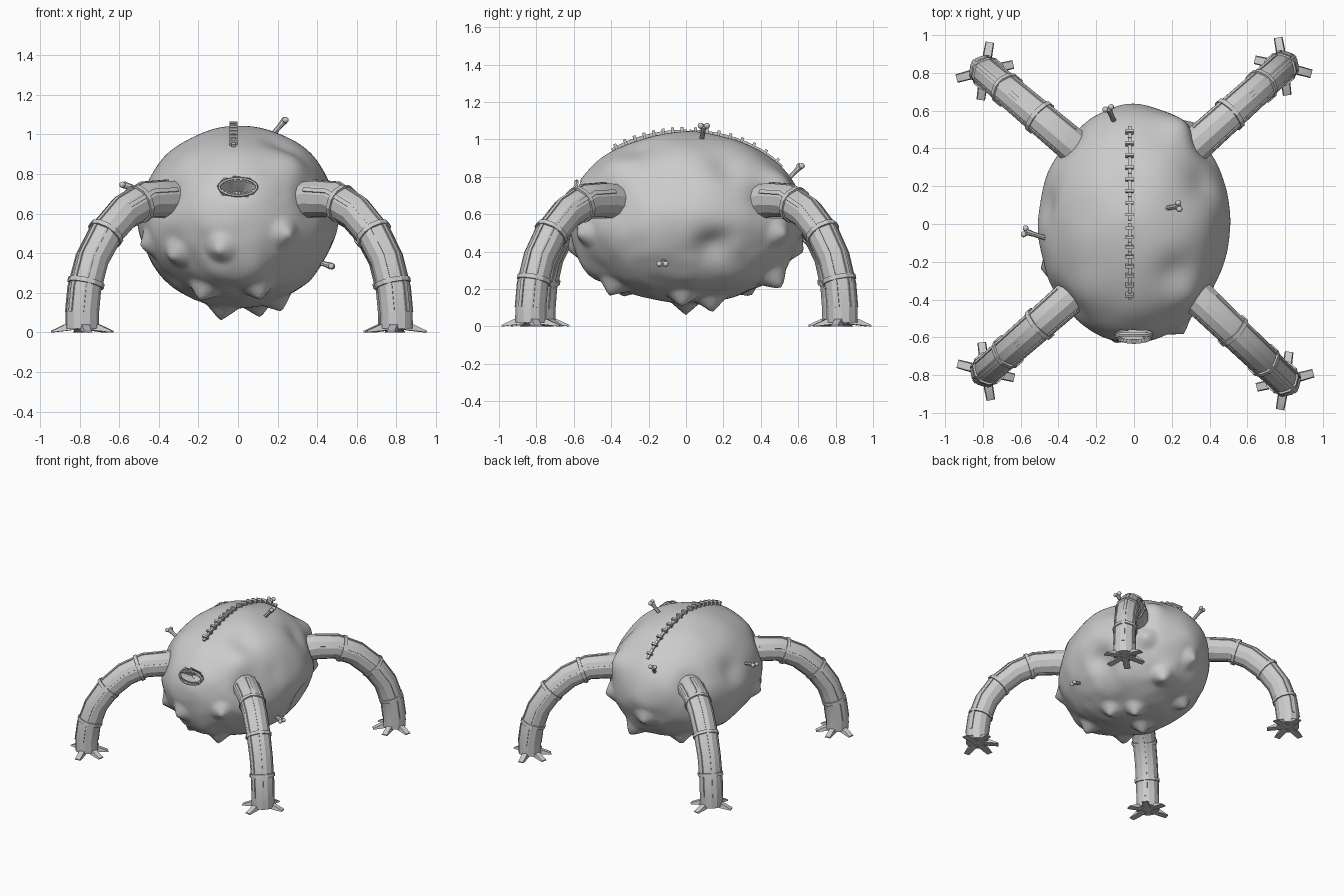
import bpy, bmesh, math
from mathutils import Vector, Matrix, noise

if "Cube" in bpy.data.objects:
    bpy.data.objects.remove(bpy.data.objects["Cube"])

grey = bpy.data.materials.new("grey hide")
grey.diffuse_color = (0.6, 0.6, 0.6, 1)
grey.use_nodes = True
grey.node_tree.nodes["Principled BSDF"].inputs["Base Color"].default_value = grey.diffuse_color
C, AX = Vector((0, 0, 0.58)), Vector((0.505, 0.63, 0.46))


def finish(bm, name, angle=30):
    bmesh.ops.recalc_face_normals(bm, faces=bm.faces)
    me = bpy.data.meshes.new(name)
    bm.to_mesh(me)
    bm.free()
    ob = bpy.data.objects.new(name, me)
    me.materials.append(grey)
    bpy.context.collection.objects.link(ob)
    bpy.context.view_layer.objects.active = ob
    ob.select_set(True)
    bpy.ops.object.shade_smooth_by_angle(angle=math.radians(angle))
    ob.select_set(False)


def loft(bm, rings, closed=False):
    """Skin a list of vertex rings; cap the ends or join them in a loop."""
    vs = [[bm.verts.new(p) for p in r] for r in rings]
    n = len(vs[0])
    for a, b in zip(vs, vs[1:] + vs[:1] if closed else vs[1:]):
        for k in range(n):
            bm.faces.new((a[k], a[(k + 1) % n], b[(k + 1) % n], b[k]))
    if not closed:
        bm.faces.new(vs[0])
        bm.faces.new(vs[-1])


def box(bm, pos, size, rot=Matrix.Identity(3)):
    bmesh.ops.create_cube(bm, size=1, matrix=Matrix.Translation(pos) @ rot.to_4x4() @ Matrix.Diagonal((*size, 1)))


def surface(x, y):
    """Height of the upper body at x, y."""
    return C.z + AX.z * math.sqrt(max(0, 1 - (x / AX.x) ** 2 - (y / AX.y) ** 2))


# Body: lumpy ellipsoid with hanging spikes (x, y) and flank spikes (x, z)
HANGING = ((-0.08, 0.0), (0.10, 0.13), (0.2, -0.02), (0.1, -0.38), (-0.17, -0.32),
           (0.12, 0.45), (-0.18, 0.32))
FRONT = ((-0.09, 0.43), (0.24, 0.5), (-0.31, 0.4), (-0.45, 0.45))
BACK = ((0.3, 0.5), (-0.05, 0.42))
spikes = [(Vector((x, y, 2 * C.z - surface(x, y))), 0.068) for x, y in HANGING]
for pts, sign in ((FRONT, -1), (BACK, 1)):
    for x, z in pts:
        y = AX.y * math.sqrt(max(0, 1 - (x / AX.x) ** 2 - ((z - C.z) / AX.z) ** 2))
        spikes.append((Vector((x, sign * y, z)), 0.05))
# Soft lumps and hollows: x, y, z, height
LUMPS = [(0.28, -0.38, 0.85, 0.02), (0.25, 0.5, 0.76, 0.045), (0.46, 0.14, 0.43, -0.06),
         (0.22, -0.25, 0.95, -0.025), (0.36, 0.22, 0.83, -0.025), (-0.46, 0.1, 0.72, -0.025),
         (0.44, -0.18, 0.74, -0.02), (0.08, 0.48, 0.28, 0.035), (-0.12, 0.46, 0.28, 0.02),
         (0.05, -0.5, 0.31, 0.03), (-0.12, -0.47, 0.3, 0.02)]
# hollows around the leg roots
LUMPS += [(sx * 0.34, sy * 0.41, 0.68, -0.03) for sx in (-1, 1) for sy in (-1, 1)]
bm = bmesh.new()
bmesh.ops.create_icosphere(bm, subdivisions=6, radius=1)
for v in bm.verts:
    d = v.co.normalized()
    p = C + Vector(d * AX)
    nrm = Vector((d.x / AX.x, d.y / AX.y, d.z / AX.z)).normalized()
    low = min(1, max(0, (0.7 - p.z) / 0.3))
    h = 0.012 * noise.noise(p * 4.5) + 0.007 * low * noise.noise(p * 9)
    for s, amp in spikes:
        h += amp * max(0, 1 - (p - s).length / 0.087) ** 1.2
    for x, y, z, amp in LUMPS:
        h += amp * math.exp(-((p - Vector((x, y, z))).length / 0.1) ** 2)
    # mouth hollow, on a patch without lumps
    if p.y < -0.4:
        q = math.hypot(p.x / 0.095, (p.z - 0.735) / 0.043)
        h *= min(1, max(0, (q - 1) / 1.5))
        h -= 0.1 * min(1, max(0, (1.05 - q) * 3))
    v.co = p + nrm * h
finish(bm, "body", 40)

# Mouth: lip ring and two rows of teeth
bm = bmesh.new()
rings = []
for i in range(28):
    cx, cz = math.cos(math.tau * i / 28), math.sin(math.tau * i / 28)
    y = -0.604 + 0.009 * cx * cx + 0.02 * cz
    rings.append([(cx * (0.094 + 0.008 * math.cos(b)), y + 0.012 * math.sin(b),
                   0.735 + cz * (0.043 + 0.008 * math.cos(b))) for b in [math.tau * j / 6 for j in range(6)]])
loft(bm, rings, closed=True)
finish(bm, "lips")
bm = bmesh.new()
for i in range(-5, 6):
    x = i * 0.015
    z = 0.04 * math.sqrt(1 - (x / 0.092) ** 2)
    for s in (1, -1):
        box(bm, (x, -0.6 + 0.016 * s, 0.735 + s * (z - 0.005)), (0.011, 0.012, 0.014))
finish(bm, "teeth")

# Spine: two chains of vertebrae along the back
bm = bmesh.new()
for y0, y1 in ((-0.37, -0.02), (0.05, 0.48)):
    step = (y1 - y0) / 7
    for i in range(8):
        y = y0 + step * i
        slope = math.atan2(surface(-0.02, y + 0.01) - surface(-0.02, y - 0.01), 0.02)
        rot = Matrix.Rotation(slope, 3, 'X')
        p = Vector((-0.023, y, surface(-0.02, y)))
        box(bm, p, (0.02, step / math.cos(slope), 0.024), rot)
        box(bm, p + rot @ Vector((0, 0, 0.008)), (0.042, 0.016, 0.036), rot)
finish(bm, "spine")


# Loose bones: shaft with two knuckles at the tip
def bone(a, b):
    a, b = Vector(a), Vector(b)
    rot = (b - a).to_track_quat('Z', 'Y').to_matrix()
    bm = bmesh.new()
    prof = [(0, 0.013), (0.7, 0.013), (1, 0.018)]
    loft(bm, [[a + rot @ Vector((r * math.cos(k * math.pi / 4), r * math.sin(k * math.pi / 4), t * (b - a).length))
               for k in range(8)] for t, r in prof])
    for s in (-1, 1):
        bmesh.ops.create_icosphere(bm, subdivisions=2, radius=0.016,
                                   matrix=Matrix.Translation(b + rot @ Vector((s * 0.017, 0, 0.004))))
    finish(bm, "bone")


bone((0.15, 0.08, 0.97), (0.235, 0.095, 1.07))
bone((-0.42, -0.09, 0.70), (-0.575, -0.04, 0.745))
bone((-0.1, 0.53, 0.77), (-0.135, 0.61, 0.855))
bone((0.36, -0.11, 0.37), (0.47, -0.125, 0.335))

# Legs: tapering arched tube, raised rails, bands and toes
KEYS = [(-0.16, 0.66), (0.06, 0.675), (0.3, 0.67), (0.54, 0.605), (0.74, 0.5),
        (0.89, 0.37), (0.975, 0.22), (1.0, 0.1), (1.0, 0.02)]
TOES = (-15, -82, -138, 167, 100)


def leg(start, foot, name):
    start, foot = Vector((*start, 0)), Vector((*foot, 0))
    path = [start.lerp(foot, t) + Vector((0, 0, z)) for t, z in KEYS]
    side = (foot - start).normalized().cross(Vector((0, 0, 1)))

    def tangent(j):
        return (path[min(j + 1, len(path) - 1)] - path[max(j - 1, 0)]).normalized()

    def radius(u):
        return 0.097 - 0.014 * min(1, u / 5)

    def at(u):
        """Point and frame at u segments along the path."""
        i = min(int(u), len(path) - 2)
        d = tangent(i).lerp(tangent(i + 1), u - i).normalized()
        return path[i].lerp(path[i + 1], u - i), d, side.cross(d).normalized()

    def ring(u, extra=0.0, off=0.0):
        p, d, up = at(u)
        angles = [math.tau * (k + 0.5) / 12 for k in range(12)]
        return [p + d * off + (side * math.cos(a) + up * math.sin(a)) * (radius(u) + extra) for a in angles]

    bm = bmesh.new()
    loft(bm, [ring(i) for i in range(len(path))])
    finish(bm, name, 25)
    bm = bmesh.new()
    for ang in (30, 90, 150, 270):
        a = math.radians(ang)
        rail = []
        for i in range(1, len(path) - 1):
            p, d, up = at(i)
            out = side * math.cos(a) + up * math.sin(a)
            w = d.cross(out) * 0.011
            lo, hi = out * (radius(i) - 0.01), out * (radius(i) + 0.003)
            rail.append([p + lo - w, p + hi - w, p + hi + w, p + lo + w])
        loft(bm, rail)
    finish(bm, name + "_rails", 25)
    bm = bmesh.new()
    for u in (2.3, 4.0, 5.8):
        loft(bm, [ring(u, r, o) for o, r in ((-0.014, -0.006), (-0.012, 0.009), (0.012, 0.009), (0.014, -0.006))])
    finish(bm, name + "_bands", 25)
    bm = bmesh.new()
    sx, sy = math.copysign(1, foot.x), math.copysign(1, foot.y)
    for t in TOES:
        d = Vector((math.cos(math.radians(t)) * sx, math.sin(math.radians(t)) * sy, 0))
        w = d.cross(Vector((0, 0, 1)))
        loft(bm, [[foot + d * r + w * h + Vector((0, 0, z))
                   for h, z in ((-hw, lo), (hw, lo), (hw * 0.8, top), (-hw * 0.8, top))]
                  for r, hw, lo, top in ((0.03, 0.02, 0.015, 0.045), (0.085, 0.025, 0.008, 0.04),
                                         (0.155, 0.023, 0, 0.008))])
    finish(bm, name + "_toes", 25)


leg((0.36, -0.41), (0.80, -0.83), "front_right_leg")
leg((-0.33, -0.38), (-0.785, -0.78), "front_left_leg")
leg((0.34, 0.43), (0.79, 0.835), "back_right_leg")
leg((-0.33, 0.42), (-0.79, 0.81), "back_left_leg")
